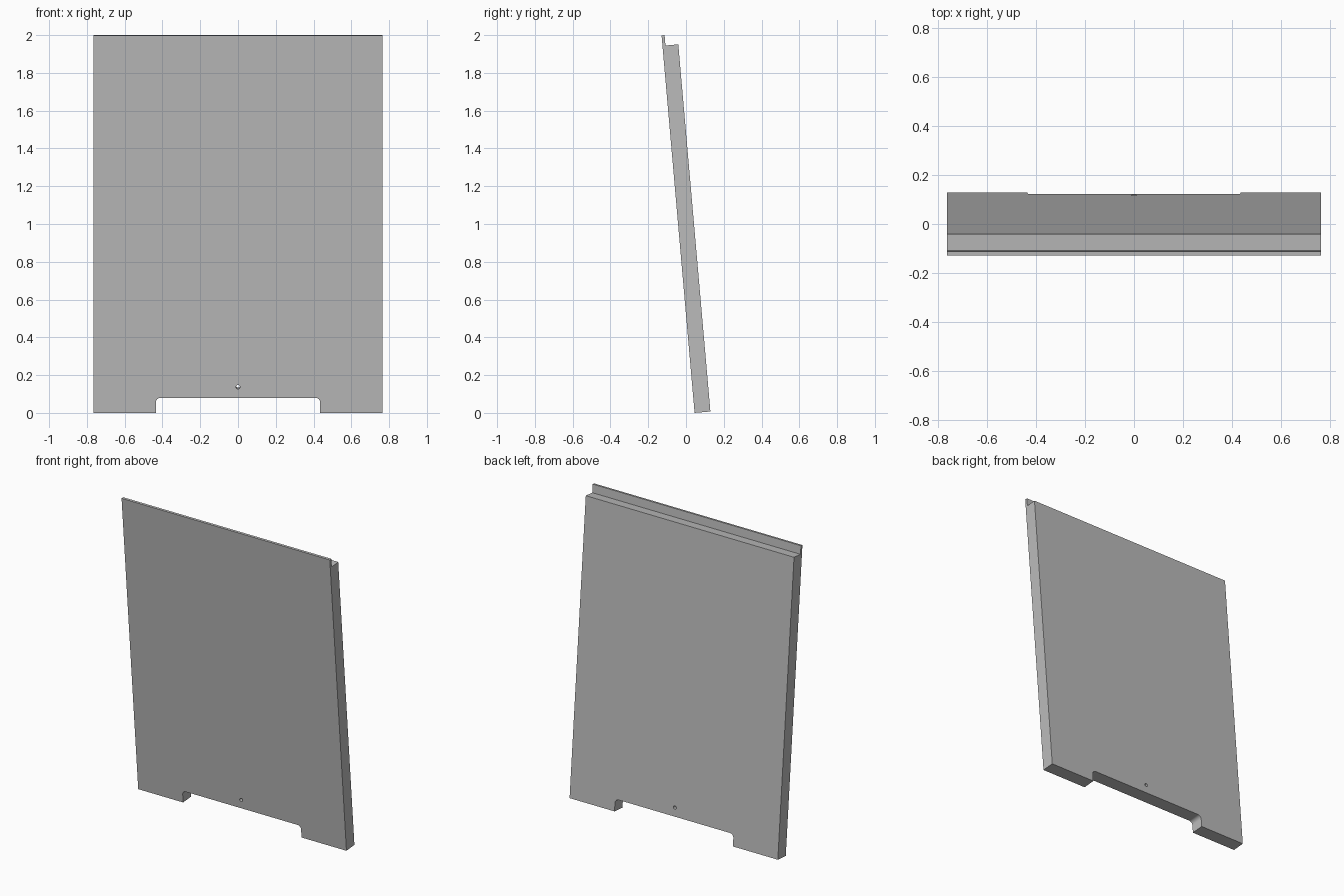
import bpy
import bmesh
from math import radians, sin, cos, pi
from mathutils import Matrix

cube = bpy.data.objects.get("Cube")
if cube:
    bpy.data.objects.remove(cube)

HALF_WIDTH = 0.765
LENGTH, LEDGE = 2.006, 1.951      # lip top and ledge, measured along the panel
THICK, LIP = 0.084, 0.016
NOTCH_HALF, NOTCH_TOP, NOTCH_RADIUS = 0.435, 0.08, 0.025
HOLE_HEIGHT, HOLE_RADIUS = 0.138, 0.011

grey = bpy.data.materials.new("panel grey")
grey.use_nodes = True
colour = (0.5, 0.5, 0.5, 1)
grey.diffuse_color = colour
grey.node_tree.nodes["Principled BSDF"].inputs["Base Color"].default_value = colour


def prism(name, points, direction):
    """Extrude a closed outline along a direction."""
    bm = bmesh.new()
    face = bm.faces.new([bm.verts.new(p) for p in points])
    new = bmesh.ops.extrude_face_region(bm, geom=[face])["geom"]
    verts = [v for v in new if isinstance(v, bmesh.types.BMVert)]
    bmesh.ops.translate(bm, vec=direction, verts=verts)
    bmesh.ops.recalc_face_normals(bm, faces=bm.faces)
    mesh = bpy.data.meshes.new(name)
    bm.to_mesh(mesh)
    bm.free()
    mesh.materials.append(grey)
    obj = bpy.data.objects.new(name, mesh)
    bpy.context.collection.objects.link(obj)
    return obj


def arc(cx, cz, radius, start, end, steps):
    """Points along an arc in the plane of the panel, ahead of its front."""
    angles = [start + (end - start) * i / steps for i in range(steps + 1)]
    return [(cx + radius * cos(a), -0.1, cz + radius * sin(a)) for a in angles]


# Panel with a thin lip along the top of its front
profile = [(0, 0), (THICK, 0), (THICK, LEDGE), (LIP, LEDGE), (LIP, LENGTH), (0, LENGTH)]
panel = prism("panel", [(-HALF_WIDTH, y, z) for y, z in profile], (2 * HALF_WIDTH, 0, 0))

# Rounded foot notch and small round hole
corner_x, corner_z = NOTCH_HALF - NOTCH_RADIUS, NOTCH_TOP - NOTCH_RADIUS
notch_outline = ([(-NOTCH_HALF, -0.1, -0.1), (NOTCH_HALF, -0.1, -0.1)]
                 + arc(corner_x, corner_z, NOTCH_RADIUS, 0, pi / 2, 8)
                 + arc(-corner_x, corner_z, NOTCH_RADIUS, pi / 2, pi, 8))
hole_outline = arc(0, HOLE_HEIGHT, HOLE_RADIUS, 0, 2 * pi, 24)[:-1]
cutters = [prism("notch_cutter", notch_outline, (0, 0.4, 0)),
           prism("hole_cutter", hole_outline, (0, 0.4, 0))]

for cutter in cutters:
    cutter.hide_render = True
    cut = panel.modifiers.new(cutter.name, 'BOOLEAN')
    cut.operation = 'DIFFERENCE'
    cut.solver = 'EXACT'
    cut.object = cutter

# Bake the cuts, then discard the cutters
result = bpy.data.meshes.new_from_object(
    panel.evaluated_get(bpy.context.evaluated_depsgraph_get()))
panel.modifiers.clear()
panel.data = result
for cutter in cutters:
    bpy.data.objects.remove(cutter)

# Lean the panel back to front about its bottom front edge, then centre it
result.transform(Matrix.Translation((0, 0.0455, 0)) @ Matrix.Rotation(radians(5), 4, 'X'))

# Smooth the notch corners and hole, keep the other edges sharp
bpy.ops.object.select_all(action='DESELECT')
panel.select_set(True)
bpy.context.view_layer.objects.active = panel
bpy.ops.object.shade_smooth_by_angle(angle=radians(30))
